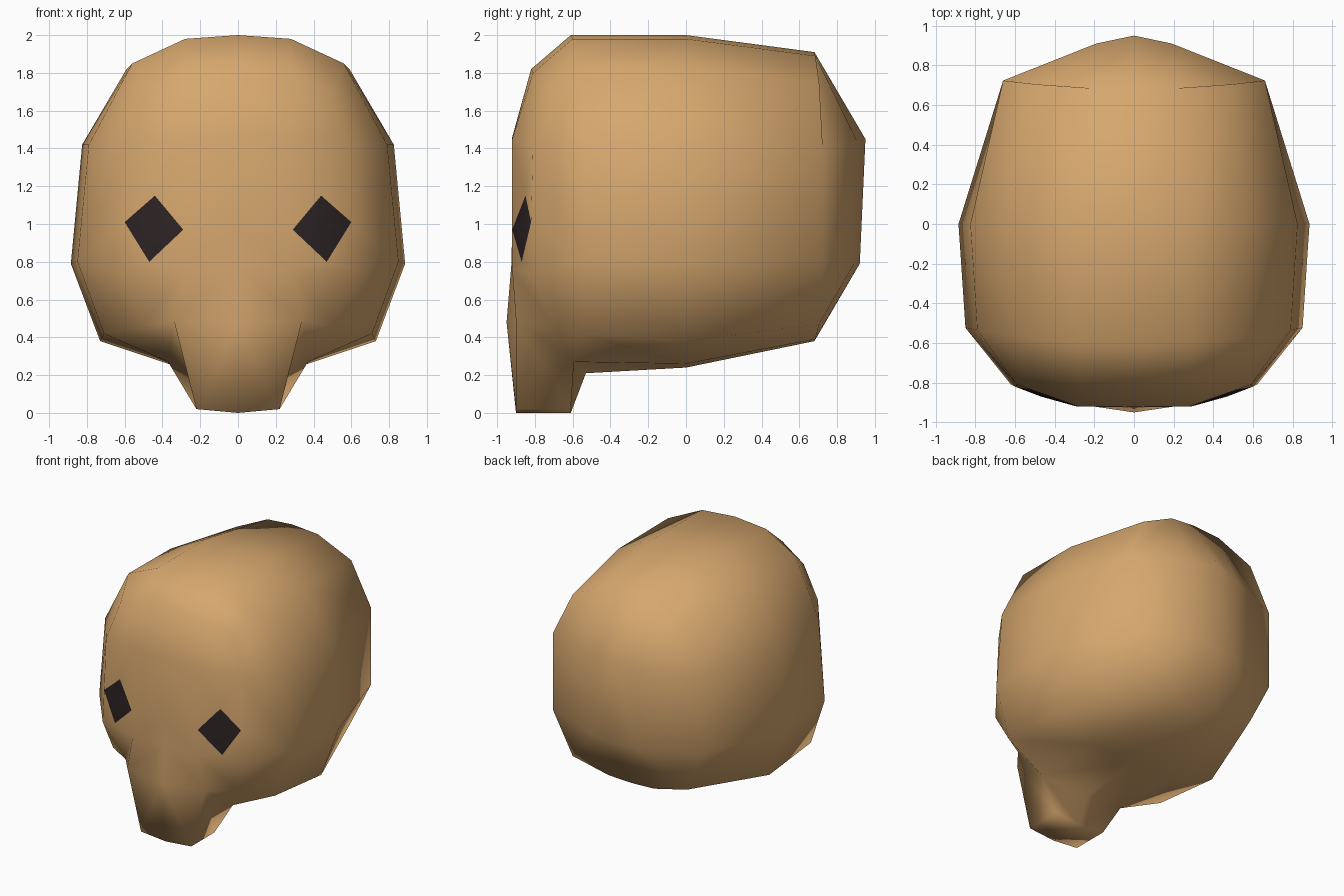
import bpy, bmesh

if "Cube" in bpy.data.objects:
    bpy.data.objects.remove(bpy.data.objects["Cube"])


def material(name, rgb):
    m = bpy.data.materials.new(name)
    m.diffuse_color = (*rgb, 1)
    m.use_nodes = True
    m.node_tree.nodes["Principled BSDF"].inputs["Base Color"].default_value = m.diffuse_color
    return m


tan = material("tan bone", (0.67, 0.385, 0.155))
dark = material("dark socket", (0.026, 0.017, 0.018))

bm = bmesh.new()


def pts(*coords):
    return [bm.verts.new(c) for c in coords]


def face(*vs, mat=0):
    f = bm.faces.new(vs)
    f.material_index = mat
    f.smooth = True


def ring(y, bow, profile):
    """Half cross-section from crown to base; bow bends its sides in y."""
    return pts(*[(x, y + bow * x * x, z) for x, z in profile])


def strip(a, b):
    for i in range(len(a) - 1):
        face(a[i], a[i + 1], b[i + 1], b[i])


# cranium: three cross-sections from front to back
fore = ring(-0.61, 0.12, [(0, 2), (.28, 1.98), (.56, 1.85), (.79, 1.42),
                          (.85, .8), (.71, .42), (.37, .27), (0, .21)])
mid = ring(0, 0, [(0, 2), (.28, 1.98), (.59, 1.82), (.825, 1.42),
                  (.885, .79), (.73, .38), (.37, .26), (0, .24)])
rear = ring(0.68, 0.1, [(0, 1.91), (.22, 1.89), (.5, 1.75), (.66, 1.41),
                        (.66, .8), (.5, .47), (.2, .39), (0, .38)])
fore[7].co.y = -0.53
strip(fore, mid)
strip(mid, rear)

# back of the head: a small rounded cap
b0, b1, b2, b3 = pts((0, .95, 1.45), (.19, .91, 1.43), (.19, .89, .79), (0, .92, .79))
strip(rear[:3], [b0, b1, rear[3]])
strip([b0, b1, rear[3]], [b3, b2, rear[4]])
strip([b3, b2, rear[4]], [rear[7], rear[6], rear[5]])

# brow
t0, t1, t2 = pts((0, -.82, 1.82), (.28, -.81, 1.8), (.5, -.76, 1.7))
f0, f1, f2 = pts((0, -.92, 1.46), (.28, -.92, 1.45), (.59, -.81, 1.42))
strip(fore[:3], [t0, t1, t2])
strip([t0, t1, t2], [f0, f1, f2])
face(fore[2], fore[3], f2, t2)

# face front, cheek and the diamond eye
n0, e_in, e_top, e_out, e_low = pts((0, -.92, .97), (.29, -.92, .97), (.44, -.85, 1.15),
                                    (.6, -.82, 1.01), (.47, -.87, .8))
g0, g1, g2, cheek = pts((0, -.925, .78), (.28, -.92, .76), (.62, -.81, .75), (.5, -.7, .46))
face(e_in, e_top, e_out, e_low, mat=1)
face(f0, f1, e_in, n0)
face(n0, e_in, g1, g0)
face(f1, e_top, e_in)
face(f1, f2, e_top)
face(f2, e_out, e_top)
face(e_in, e_low, g1)
face(e_low, g2, g1)
face(e_out, g2, e_low)
face(f2, fore[3], fore[4], e_out)
face(e_out, fore[4], g2)
face(g2, fore[4], fore[5], cheek)

# snout
s0, s1 = pts((0, -.95, .48), (.34, -.9, .49))
p0, p1, q1, q0 = pts((0, -.9, 0), (.22, -.9, .02), (.22, -.61, .02), (0, -.61, 0))
face(g0, g1, s1, s0)
face(g1, g2, cheek, s1)
face(cheek, fore[5], fore[6], s1)
face(s0, s1, p1, p0)
face(s1, fore[6], q1, p1)
face(p0, p1, q1, q0)
face(q0, q1, fore[6], fore[7])

# mirror the half across x = 0 and close the seam
geom = bm.verts[:] + bm.edges[:] + bm.faces[:]
dup = bmesh.ops.duplicate(bm, geom=geom)["geom"]
for v in dup:
    if isinstance(v, bmesh.types.BMVert):
        v.co.x = -v.co.x
bmesh.ops.remove_doubles(bm, verts=bm.verts[:], dist=0.001)
bmesh.ops.recalc_face_normals(bm, faces=bm.faces[:])

mesh = bpy.data.meshes.new("skull")
bm.to_mesh(mesh)
bm.free()
mesh.materials.append(tan)
mesh.materials.append(dark)
bpy.context.collection.objects.link(bpy.data.objects.new("skull", mesh))
